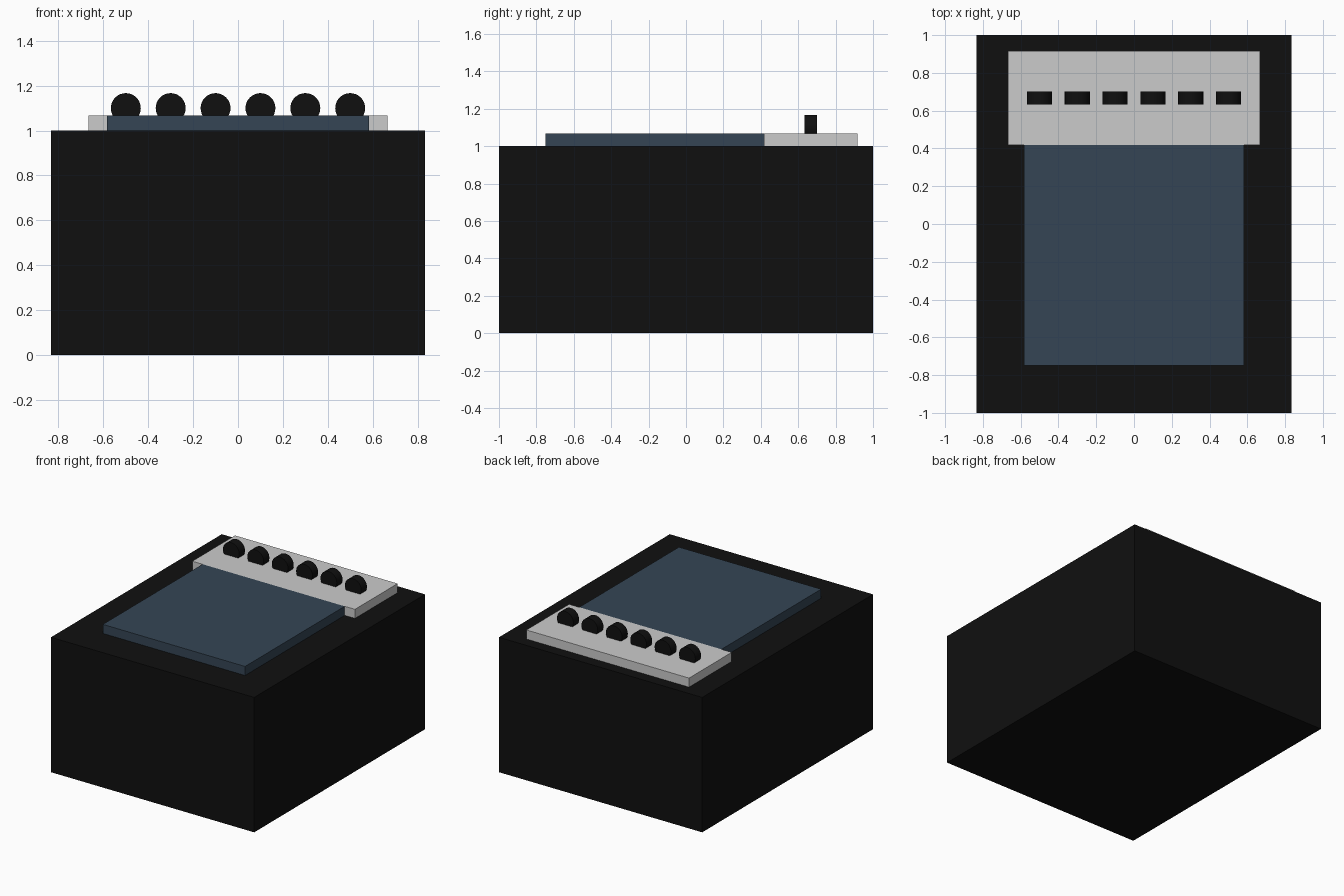
import bpy
import math

if "Cube" in bpy.data.objects:
    bpy.data.objects.remove(bpy.data.objects["Cube"])


def material(name, color):
    mat = bpy.data.materials.new(name)
    mat.diffuse_color = color
    mat.use_nodes = True
    mat.node_tree.nodes["Principled BSDF"].inputs["Base Color"].default_value = mat.diffuse_color
    return mat


black = material("black", (0.005, 0.005, 0.005, 1))
blue = material("dark_blue", (0.035, 0.06, 0.09, 1))


def box(name, x, y, z, mat=None):
    """Box spanning the given (low, high) ranges."""
    spans = (x, y, z)
    bpy.ops.mesh.primitive_cube_add(size=1, location=[(a + b) / 2 for a, b in spans])
    ob = bpy.context.object
    ob.name = name
    ob.scale = [b - a for a, b in spans]
    bpy.ops.object.transform_apply(location=False, rotation=False, scale=True)
    if mat:
        ob.data.materials.append(mat)
    return ob


# Main body
box("body", (-0.833, 0.833), (-1, 1), (0, 1), black)

# Raised panels on the top
box("blue_panel", (-0.583, 0.583), (-0.75, 0.417), (1, 1.067), blue)
box("control_panel", (-0.667, 0.667), (0.417, 0.917), (1, 1.067))

# Row of six upright disc knobs, partly sunk into the control panel
for i in range(6):
    bpy.ops.mesh.primitive_cylinder_add(
        vertices=32, radius=0.0667, depth=0.0667,
        location=(-0.5 + 0.2 * i, 0.667, 1.1), rotation=(math.pi / 2, 0, 0))
    knob = bpy.context.object
    knob.name = f"knob_{i + 1}"
    knob.data.materials.append(black)
    bpy.ops.object.shade_smooth_by_angle(angle=math.radians(30))
